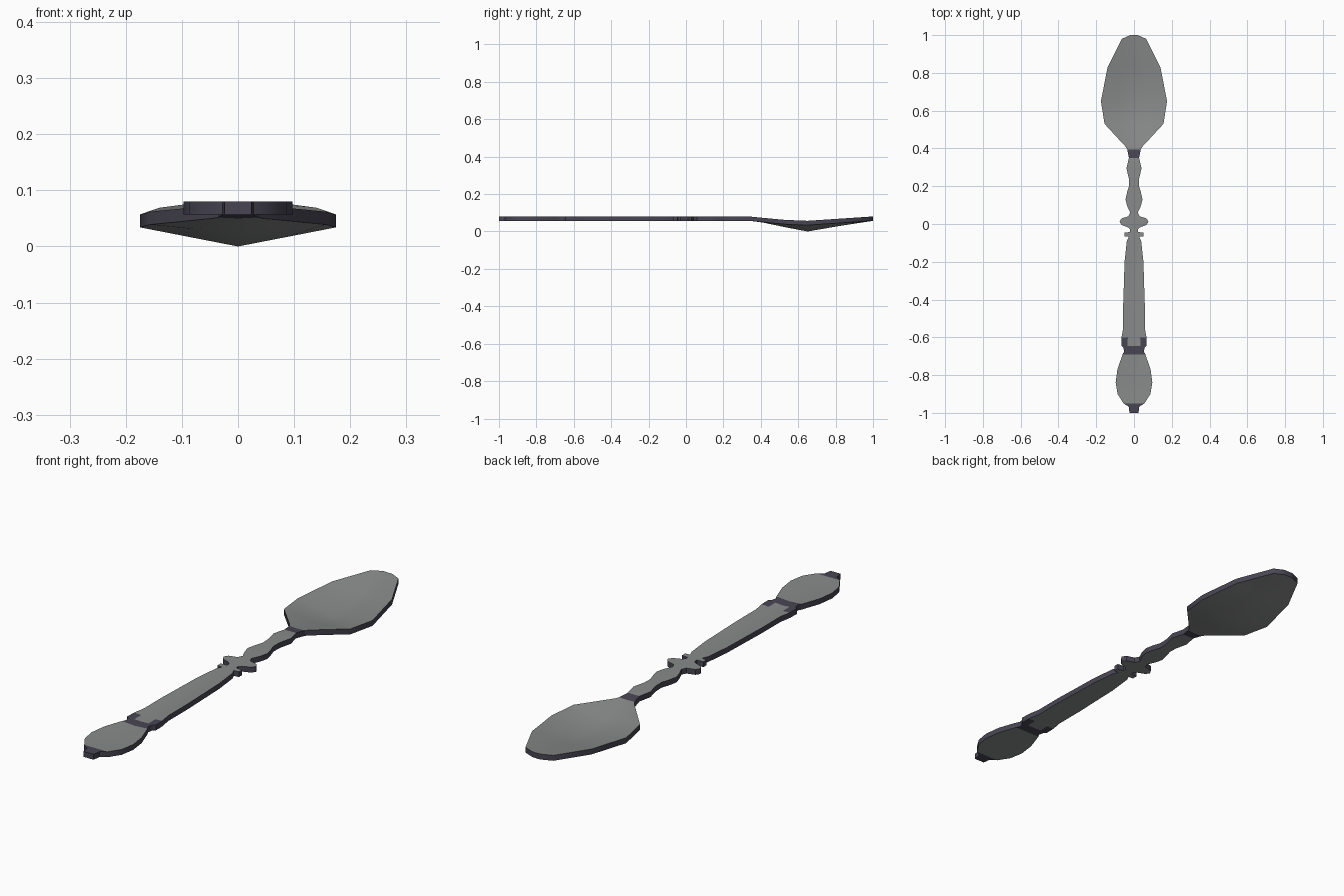
import bpy, bmesh, math

if "Cube" in bpy.data.objects:
    bpy.data.objects.remove(bpy.data.objects["Cube"])

def material(name, rgb):
    m = bpy.data.materials.new(name)
    m.diffuse_color = (*rgb, 1)
    m.use_nodes = True
    m.node_tree.nodes["Principled BSDF"].inputs["Base Color"].default_value = m.diffuse_color
    return m

silver = material("grey silver", (0.25, 0.26, 0.255))
dark = material("dark tarnish", (0.065, 0.06, 0.085))
THICK, FLAT_Z = 0.023, 0.08

# Outlines seen from above: (y, half width)
bowl_outline = [(1.0, .02), (.98, .065), (.83, .14), (.65, .175), (.53, .156), (.41, .045), (.395, .036)]
stem_outline = [(.395, .036), (.35, .027), (.295, .04), (.24, .027), (.2, .026), (.17, .036),
                (.13, .045), (.095, .036), (.06, .02), (.04, .03), (.03, .066), (.012, .077),
                (-.005, .066), (-.018, .032), (-.03, .02), (-.043, .022), (-.045, .05),
                (-.066, .05), (-.068, .027)]
handle_outline = [(-.068, .027), (-.09, .038), (-.2, .05), (-.3, .053), (-.42, .057), (-.55, .057),
                  (-.6, .066), (-.645, .067), (-.655, .056), (-.675, .052), (-.69, .06),
                  (-.77, .088), (-.84, .097), (-.9, .087), (-.95, .055), (-.967, .028), (-1.0, .024)]

# Heights of the bowl: (y, top of rim, top of centre line)
bowl_heights = [(.34, .08, .08), (.41, .073, .071), (.53, .062, .046), (.65, .057, .023),
                (.83, .069, .054), (.98, .079, .077), (1.0, .08, .079)]

def heights(y):
    if y <= .34:
        return FLAT_Z, FLAT_Z - (.004 if y < -.1 and y > -.95 else 0)
    for a, b in zip(bowl_heights, bowl_heights[1:]):
        if y <= b[0]:
            t = (y - a[0]) / (b[0] - a[0])
            return a[1] + t * (b[1] - a[1]), a[2] + t * (b[2] - a[2])
    return bowl_heights[-1][1:]

def dark_band(y, outer):
    if .35 < y < .4 or -.69 < y < -.645 or y < -.945:
        return True
    return outer and -.645 < y < -.6

# Solid strip lofted along an outline, with dark side walls
def strip(name, outline, cap_start=False, cap_end=False):
    bm = bmesh.new()
    rows = []
    for y, w in outline:
        rim, mid = heights(y)
        top, low = [], []
        for f in (-1, -.5, 0, .5, 1):
            z = mid + (rim - mid) * abs(f)
            # underside stays level along the handle
            zl = z - THICK if y > .34 else FLAT_Z - THICK
            top.append(bm.verts.new((f * w, y, z)))
            low.append(bm.verts.new((f * w, y, zl)))
        rows.append((top, low))

    def face(vs, idx):
        bm.faces.new(vs).material_index = idx

    for (t0, b0), (t1, b1) in zip(rows, rows[1:]):
        y = (t0[0].co.y + t1[0].co.y) / 2
        for i in range(4):
            idx = int(dark_band(y, i in (0, 3)))
            face((t0[i], t1[i], t1[i + 1], t0[i + 1]), idx)
            face((b0[i], b0[i + 1], b1[i + 1], b1[i]), idx)
        for i in (0, 4):
            face((t0[i], b0[i], b1[i], t1[i]), 1)
    for use, (t, b) in ((cap_start, rows[0]), (cap_end, rows[-1])):
        if use:
            for i in range(4):
                face((t[i], t[i + 1], b[i + 1], b[i]), 1)
    bmesh.ops.recalc_face_normals(bm, faces=bm.faces)
    # make sure the upper side really points up on open strips
    if sum(f.normal.z for f in bm.faces if f.calc_center_median().z > heights(f.calc_center_median().y)[1] - .005
           and abs(f.normal.z) > .5) < 0:
        bmesh.ops.reverse_faces(bm, faces=bm.faces)
    me = bpy.data.meshes.new(name)
    bm.to_mesh(me)
    bm.free()
    me.materials.append(silver)
    me.materials.append(dark)
    ob = bpy.data.objects.new(name, me)
    bpy.context.collection.objects.link(ob)
    bpy.ops.object.select_all(action='DESELECT')
    ob.select_set(True)
    bpy.context.view_layer.objects.active = ob
    bpy.ops.object.shade_smooth_by_angle(angle=math.radians(40))

strip("bowl", bowl_outline, cap_start=True)
strip("stem", stem_outline)
strip("handle", handle_outline, cap_end=True)
